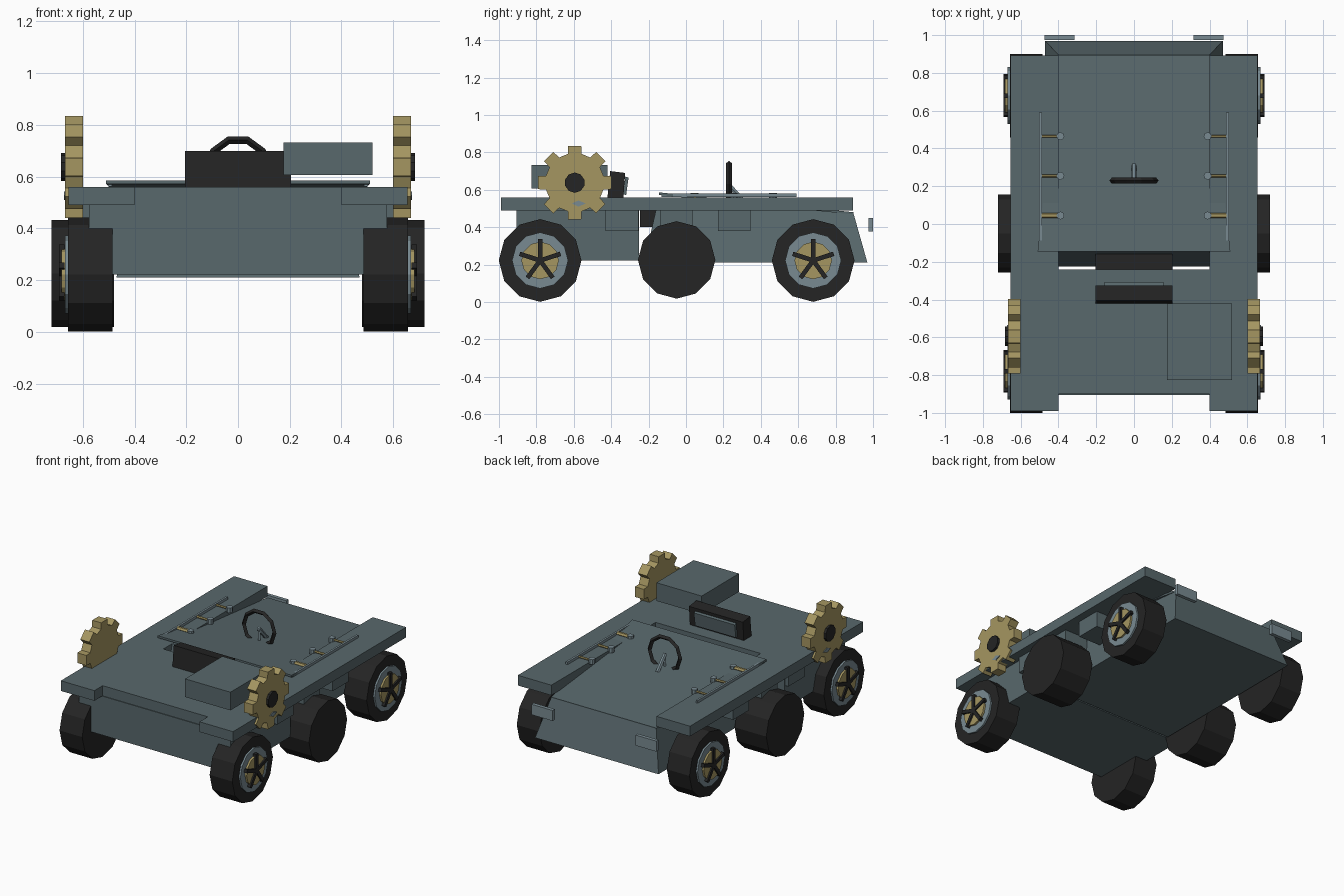
import bpy, bmesh, math
from mathutils import Vector

if "Cube" in bpy.data.objects:
    bpy.data.objects.remove(bpy.data.objects["Cube"])


def material(name, rgb):
    m = bpy.data.materials.new(name)
    m.diffuse_color = (*rgb, 1)
    m.use_nodes = True
    m.node_tree.nodes["Principled BSDF"].inputs["Base Color"].default_value = m.diffuse_color
    return m


SLATE = material("slate_paint", (0.098, 0.138, 0.150))
STEEL = material("pale_steel", (0.19, 0.255, 0.285))
BRASS = material("brass", (0.376, 0.305, 0.12))
BLACK = material("black_rubber", (0.018, 0.018, 0.018))


def finish(name, bm, mat):
    bmesh.ops.recalc_face_normals(bm, faces=bm.faces)
    me = bpy.data.meshes.new(name)
    bm.to_mesh(me)
    bm.free()
    me.materials.append(mat)
    ob = bpy.data.objects.new(name, me)
    bpy.context.collection.objects.link(ob)
    return ob


def loft(name, a, b, mat):
    """Solid between two matching outlines."""
    bm = bmesh.new()
    va, vb = [bm.verts.new(p) for p in a], [bm.verts.new(p) for p in b]
    bm.faces.new(va)
    bm.faces.new(vb[::-1])
    n = len(va)
    for i in range(n):
        j = (i + 1) % n
        bm.faces.new((va[i], va[j], vb[j], vb[i]))
    return finish(name, bm, mat)


def prism(name, profile, x0, x1, mat):
    """Side profile (y, z) extruded along x."""
    return loft(name, [(x0, y, z) for y, z in profile],
                [(x1, y, z) for y, z in profile], mat)


def box(name, x, y, z, mat):
    return prism(name, [(y[0], z[0]), (y[1], z[0]), (y[1], z[1]), (y[0], z[1])],
                 x[0], x[1], mat)


def ngon(y, z, r, n, phase=0.0):
    return [(y + r * math.sin(phase + math.tau * i / n),
             z + r * math.cos(phase + math.tau * i / n)) for i in range(n)]


def rod(name, p, q, r, mat, n=6):
    p, q = Vector(p), Vector(q)
    rot = (q - p).to_track_quat('Z', 'Y')
    ring = [rot @ Vector((r * math.cos(math.tau * i / n), r * math.sin(math.tau * i / n), 0))
            for i in range(n)]
    return loft(name, [p + v for v in ring], [q + v for v in ring], mat)


# Hull: front block and tapered rear tub
box("front_hull", (-0.575, 0.575), (-0.905, -0.25), (0.222, 0.49), SLATE)
loft("rear_hull",
     [(-0.47, -0.225, 0.21), (0.47, -0.225, 0.21), (0.47, 0.97, 0.21), (-0.47, 0.97, 0.21)],
     [(-0.40, -0.145, 0.56), (0.40, -0.145, 0.56), (0.40, 0.895, 0.475), (-0.40, 0.895, 0.475)],
     SLATE)

# Deck: front plate, sloping rear cover, seat in the gap
box("front_deck", (-0.40, 0.40), (-0.90, -0.24), (0.49, 0.56), SLATE)
loft("rear_cover",
     [(-0.51, -0.145, 0.572), (0.51, -0.145, 0.572), (0.40, 0.895, 0.468), (-0.40, 0.895, 0.468)],
     [(-0.51, -0.145, 0.586), (0.51, -0.145, 0.586), (0.40, 0.895, 0.48), (-0.40, 0.895, 0.48)],
     SLATE)
box("seat", (-0.205, 0.205), (-0.245, -0.16), (0.40, 0.50), BLACK)

# Cargo box, dashboard and its rear panel
box("cargo_box", (0.175, 0.52), (-0.825, -0.42), (0.607, 0.732), SLATE)
prism("dashboard", [(-0.42, 0.56), (-0.335, 0.56), (-0.325, 0.69), (-0.405, 0.70)],
      -0.205, 0.205, BLACK)
prism("dashboard_panel", [(-0.335, 0.575), (-0.32, 0.572), (-0.307, 0.665), (-0.325, 0.67)],
      -0.155, 0.155, SLATE)

# Steering wheel: ten-sided ring, spokes and column
bm = bmesh.new()
N = 10
rings = []
for i in range(N):
    a = math.tau * (i + 0.5) / N
    rings.append([bm.verts.new((r * math.sin(a), 0.23 + dy, 0.63 + r * math.cos(a)))
                  for r, dy in ((0.131, 0), (0.117, 0.016), (0.102, 0), (0.117, -0.016))])
for i in range(N):
    a, b = rings[i], rings[(i + 1) % N]
    for k in range(4):
        bm.faces.new((a[k], a[(k + 1) % 4], b[(k + 1) % 4], b[k]))
finish("steering_wheel", bm, BLACK)
for k in range(3):
    a = math.pi + math.tau * k / 3
    if k:
        continue
    rod("steering_spoke", (0, 0.23, 0.63),
        (0.11 * math.sin(a), 0.23, 0.63 + 0.11 * math.cos(a)), 0.010, STEEL, 4)
rod("steering_column", (0, 0.225, 0.63), (0, 0.31, 0.535), 0.014, STEEL)

for s, side in ((1, "right"), (-1, "left")):
    # Long fender decks with front overhang
    box(side + "_fender", (s * 0.40, s * 0.655), (-0.99, 0.892), (0.49, 0.56), SLATE)

    # Under-deck lockers
    for y in (-0.43, -0.14, 0.17):
        box(side + "_locker", (s * 0.42, s * 0.60), (y, y + 0.175), (0.38, 0.49), SLATE)

    # Rear lamp plates
    box(side + "_rear_plate", (s * 0.315, s * 0.475), (0.975, 1.0), (0.378, 0.45), STEEL)

    # Side rails with brass pegs and round knobs
    box(side + "_rail", (s * 0.488, s * 0.502), (-0.13, 0.59), (0.562, 0.58), STEEL)
    for y, r in ((0.465, 0.007), (0.255, 0.008), (0.045, 0.014)):
        rod(side + "_peg", (s * 0.40, y, 0.57), (s * 0.49, y, 0.57), r, BRASS)
        rod(side + "_knob", (s * 0.39, y, 0.55), (s * 0.39, y, 0.584), 0.021, STEEL, 8)

    # Wheels: spoked front and rear, plain middle
    prism(side + "_middle_tyre", ngon(-0.05, 0.225, 0.207, 12), s * 0.48, s * 0.72, BLACK)
    for y in (-0.78, 0.68):
        z = 0.222
        prism(side + "_tyre", ngon(y, z, 0.221, 12), s * 0.485, s * 0.657, BLACK)
        prism(side + "_rim", ngon(y, z, 0.15, 12), s * 0.65, s * 0.669, STEEL)
        prism(side + "_hub", ngon(y, z, 0.10, 12), s * 0.66, s * 0.682, BRASS)
        for d, c in ngon(0, 0, 1, 5):
            w = 0.012
            prism(side + "_spoke",
                  [(y + c * w, z - d * w), (y + d * 0.115 + c * w, z + c * 0.115 - d * w),
                   (y + d * 0.115 - c * w, z + c * 0.115 + d * w), (y - c * w, z + d * w)],
                  s * 0.67, s * 0.692, BLACK)

    # Large cog with eight teeth and a black boss
    gy, gz, outline = -0.595, 0.638, []
    for k in range(8):
        a = math.tau * k / 8
        for da, r in ((-0.235, 0.158), (-0.175, 0.20), (0.175, 0.20), (0.235, 0.158)):
            outline.append((gy + r * math.sin(a + da), gz + r * math.cos(a + da)))
    prism(side + "_cog", outline, s * 0.60, s * 0.668, BRASS)
    prism(side + "_cog_boss", ngon(gy, gz, 0.054, 10), s * 0.66, s * 0.684, BLACK)
    prism(side + "_cog_catch", [(-0.61, 0.527), (-0.575, 0.51), (-0.535, 0.527), (-0.575, 0.543)],
          s * 0.66, s * 0.673, STEEL)
